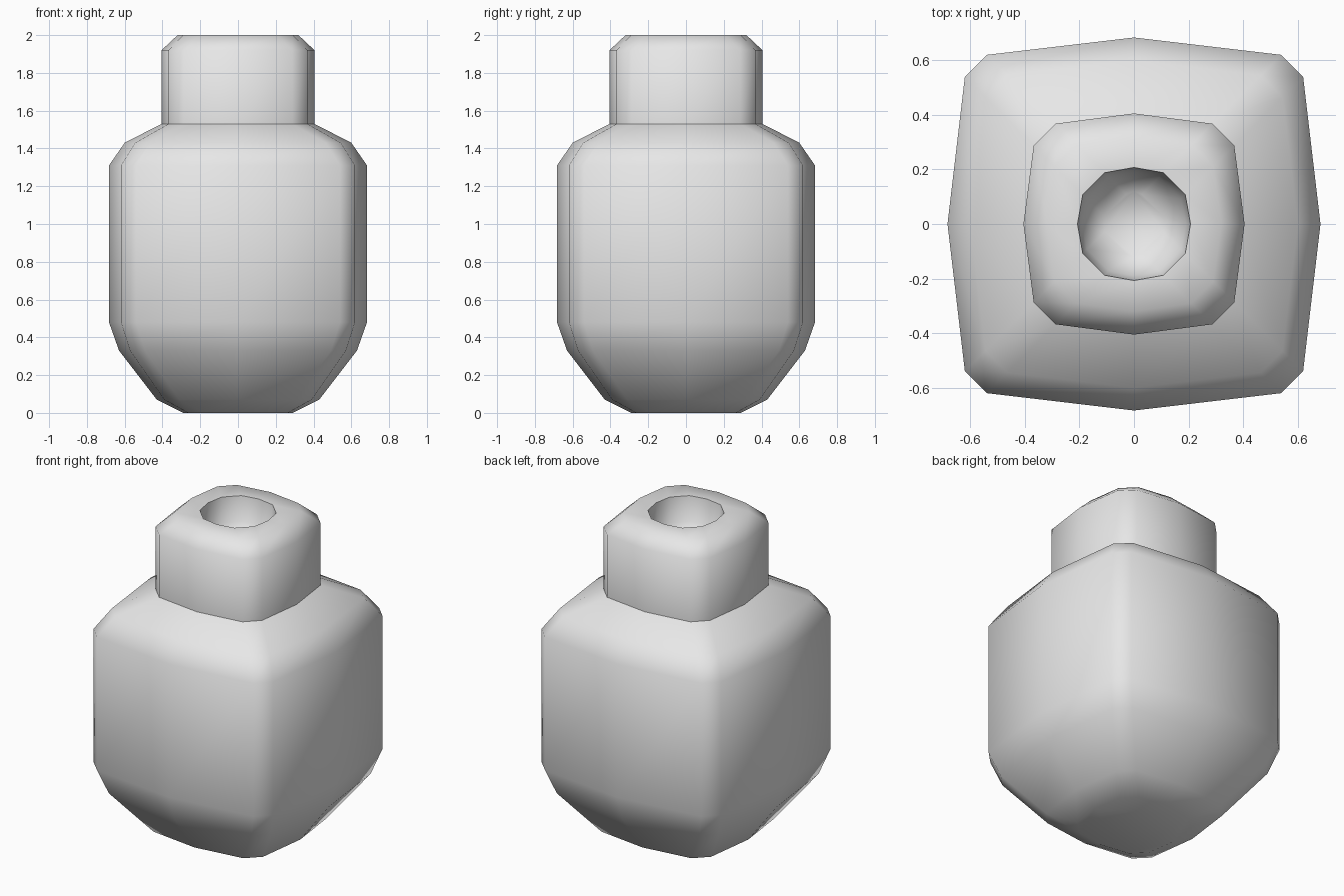
import bpy
import math

cube = bpy.data.objects.get("Cube")
if cube:
    bpy.data.objects.remove(cube, do_unlink=True)

# One plain grey for the whole bottle
grey = bpy.data.materials.new("light_grey")
grey.use_nodes = True
colour = (0.8, 0.8, 0.8, 1.0)
grey.diffuse_color = colour
grey.node_tree.nodes["Principled BSDF"].inputs["Base Color"].default_value = colour


def section(radius, z):
    """Bulged square with cut corners: three points per side, turned four times."""
    wide = radius * 0.907
    narrow = wide - 0.08
    points = []
    for quarter in range(4):
        c, s = ((1, 0), (0, 1), (-1, 0), (0, -1))[quarter]
        for x, y in ((radius, 0), (wide, narrow), (narrow, wide)):
            points.append((x * c - y * s, x * s + y * c, z))
    return points


def loft(name, profile, material, crease):
    """Skin the sections of a (radius, height) profile and cap both ends."""
    verts = [p for radius, z in profile for p in section(radius, z)]
    n = 12
    faces = [tuple(reversed(range(n)))]
    for ring in range(len(profile) - 1):
        for i in range(n):
            j = (i + 1) % n
            low, high = ring * n, (ring + 1) * n
            faces.append((low + i, low + j, high + j, high + i))
    faces.append(tuple(range(len(verts) - n, len(verts))))
    mesh = bpy.data.meshes.new(name)
    mesh.from_pydata(verts, [], faces)
    mesh.materials.append(material)
    obj = bpy.data.objects.new(name, mesh)
    bpy.context.collection.objects.link(obj)
    bpy.ops.object.select_all(action="DESELECT")
    obj.select_set(True)
    bpy.context.view_layer.objects.active = obj
    bpy.ops.object.shade_smooth_by_angle(angle=math.radians(crease))
    return obj


# Tapered base, straight body and sloping shoulder
body = [(0.29, 0.0), (0.43, 0.07), (0.63, 0.33), (0.683, 0.48),
        (0.683, 1.31), (0.6, 1.43), (0.405, 1.53)]
# Upright neck with a bevelled top
neck = [(0.405, 1.92), (0.32, 2.0)]
# Mouth hollow, running down inside the neck
mouth = [(0.207, 2.0), (0.19, 1.85), (0.12, 1.77)]

loft("bottle", body + neck + mouth, grey, 55)
